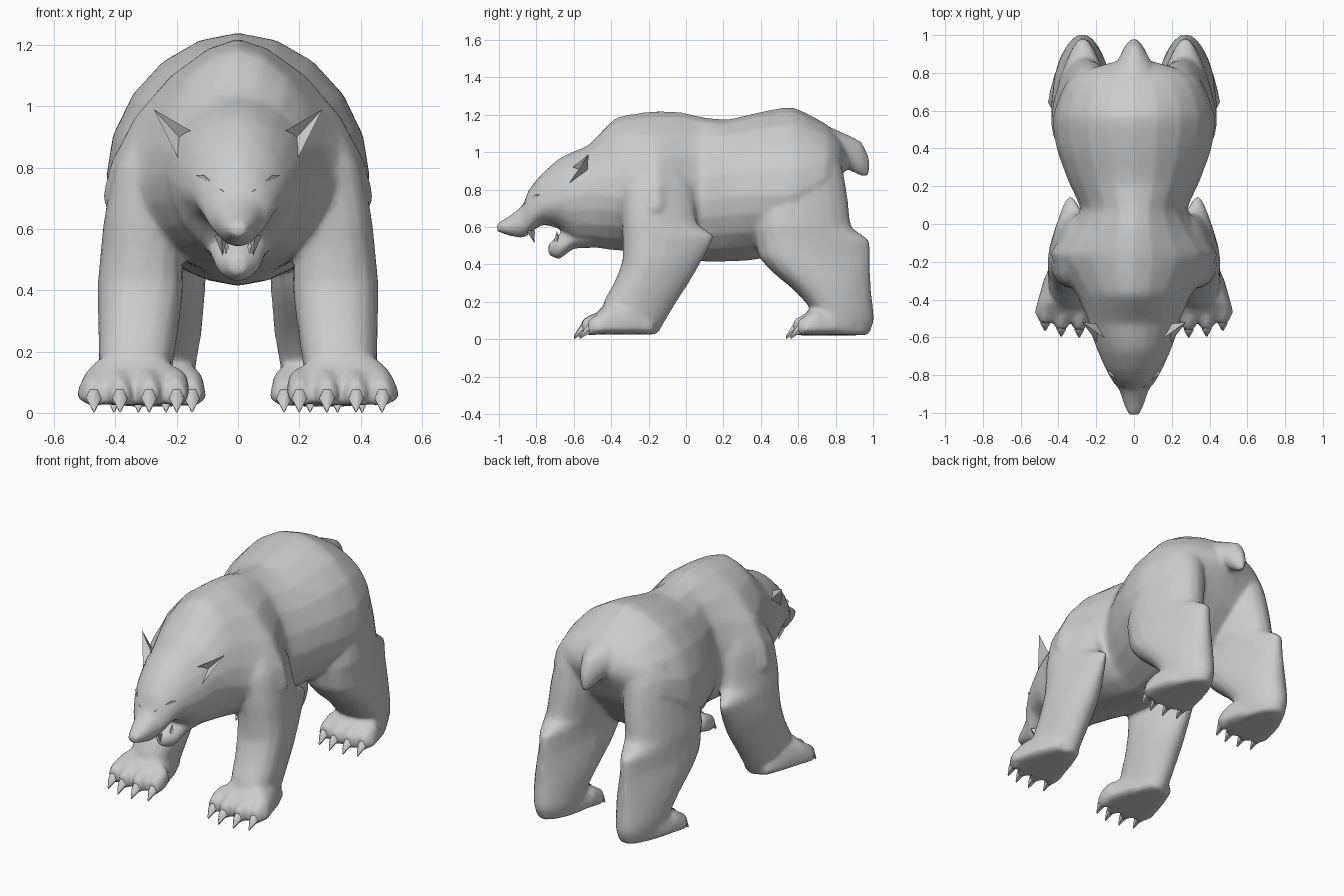
import bpy, bmesh, math

fur = bpy.data.materials.new("grey_fur")
fur.diffuse_color = (0.6, 0.6, 0.6, 1)


def finish(name, bm, mirror=False, angle=50, skin=False):
    bmesh.ops.recalc_face_normals(bm, faces=bm.faces)
    me = bpy.data.meshes.new(name)
    bm.to_mesh(me)
    bm.free()
    ob = bpy.data.objects.new(name, me)
    bpy.context.collection.objects.link(ob)
    bpy.ops.object.select_all(action='DESELECT')
    ob.select_set(True)
    bpy.context.view_layer.objects.active = ob
    if mirror:
        ob.modifiers.new("mirror", 'MIRROR').use_mirror_merge = False
    if skin:
        # blend all overlapping volumes into one skin
        mod = ob.modifiers.new("blend", 'REMESH')
        mod.mode = 'VOXEL'
        mod.voxel_size = 0.012
        mod = ob.modifiers.new("soften", 'SMOOTH')
        mod.factor = 0.5
        mod.iterations = 8
        mod = ob.modifiers.new("reduce", 'DECIMATE')
        mod.ratio = 0.15
    for mod in list(ob.modifiers):
        bpy.ops.object.modifier_apply(modifier=mod.name)
    ob.data.materials.clear()
    ob.data.materials.append(fur)
    bpy.ops.object.shade_smooth_by_angle(angle=math.radians(angle))
    return ob


def loft(bm, rings, both=False):
    """Skin a list of equal-length point rings and cap both ends."""
    for side in ((1, -1) if both else (1,)):
        rows = [[bm.verts.new((p[0] * side, p[1], p[2])) for p in r] for r in rings]
        n = len(rows[0])
        for a, b in zip(rows, rows[1:]):
            for i in range(n):
                j = (i + 1) % n
                bm.faces.new((a[i], a[j], b[j], b[i]))
        bm.faces.new(rows[0])
        bm.faces.new(rows[-1])


def flow(rows, steps=3):
    """Add softly curved in-between rows to a table of ring settings."""
    out = []
    for i in range(len(rows) - 1):
        p0, p1, p2, p3 = rows[max(i - 1, 0)], rows[i], rows[i + 1], rows[min(i + 2, len(rows) - 1)]
        for k in range(steps):
            t = k / steps
            h = t * t * (3 - 2 * t)
            out.append([b + (c - b) * h + 0.3 * ((c - a) * t * (1 - t) ** 2 - (d - b) * t * t * (1 - t))
                        for a, b, c, d in zip(p0, p1, p2, p3)])
    return out + [rows[-1]]


def oval(n, e):
    """Unit superellipse with exponent e."""
    out = []
    for i in range(n):
        a = 2 * math.pi * i / n
        c, s = math.cos(a), math.sin(a)
        out.append((math.copysign(abs(c) ** (2 / e), c), math.copysign(abs(s) ** (2 / e), s)))
    return out


def section(y, top, mid, bot, w, e=1.9, x=0, n=20):
    """Upright cross-section at y."""
    return [(x + w * c, y, mid + s * (top - mid if s > 0 else mid - bot)) for c, s in oval(n, e)]


def slab(z, y0, y1, x0, x1, xb, k, n=20):
    """Level cross-section at height z, narrowing by k towards xb at the back."""
    out = []
    for c, s in oval(n, 2.2):
        x, y = (x0 + x1) / 2 + c * (x1 - x0) / 2, (y0 + y1) / 2 + s * (y1 - y0) / 2
        out.append((x + (xb - x) * k * (s + 1) / 2, y, z))
    return out


bm = bmesh.new()

# torso running into the head and muzzle: y, top, widest height, bottom, half width, exponent
torso = [
    (0.86, 1.02, 0.97, 0.92, 0.10, 1.9), (0.82, 1.08, 0.94, 0.85, 0.24, 1.9),
    (0.75, 1.15, 0.86, 0.73, 0.36, 1.9), (0.57, 1.24, 0.77, 0.52, 0.43, 1.9),
    (0.40, 1.215, 0.77, 0.43, 0.41, 1.9), (0.22, 1.175, 0.76, 0.415, 0.345, 1.9),
    (0.08, 1.19, 0.74, 0.415, 0.285, 1.8), (-0.03, 1.215, 0.72, 0.435, 0.35, 1.65),
    (-0.16, 1.22, 0.70, 0.455, 0.445, 1.55), (-0.28, 1.205, 0.72, 0.47, 0.37, 1.65),
    (-0.38, 1.18, 0.76, 0.475, 0.30, 1.75), (-0.52, 1.04, 0.78, 0.495, 0.24, 1.9),
    (-0.60, 1.005, 0.76, 0.51, 0.22, 1.9), (-0.68, 0.965, 0.74, 0.59, 0.19, 1.9),
    (-0.77, 0.885, 0.72, 0.61, 0.15, 1.9), (-0.84, 0.80, 0.66, 0.56, 0.11, 1.9),
    (-0.875, 0.715, 0.63, 0.54, 0.08, 2), (-0.95, 0.655, 0.605, 0.555, 0.055, 2),
    (-1.01, 0.62, 0.60, 0.575, 0.03, 2)]
loft(bm, [section(*r) for r in flow(torso)])

# open lower jaw
loft(bm, [section(*r) for r in [
    (-0.46, 0.62, 0.55, 0.49, 0.12), (-0.60, 0.60, 0.54, 0.485, 0.10),
    (-0.68, 0.56, 0.49, 0.425, 0.075), (-0.735, 0.51, 0.485, 0.45, 0.03)]])

# short tail
loft(bm, [section(*r) for r in [
    (0.72, 1.155, 1.05, 0.95, 0.15), (0.86, 1.095, 1.01, 0.91, 0.09),
    (0.94, 1.055, 0.96, 0.87, 0.05), (0.98, 0.97, 0.93, 0.87, 0.015)]])

# legs: z, front y, back y, inner x, outer x, back x, narrowing
front_leg = [
    (0.95, -0.27, -0.04, 0.10, 0.34, 0.24, 0.2), (0.80, -0.34, 0.04, 0.12, 0.43, 0.27, 0.4),
    (0.62, -0.345, 0.06, 0.12, 0.47, 0.32, 0.5), (0.55, -0.34, 0.15, 0.125, 0.485, 0.35, 0.75),
    (0.42, -0.34, 0.085, 0.13, 0.495, 0.34, 0.6), (0.30, -0.385, 0.015, 0.16, 0.485, 0.33, 0.45),
    (0.20, -0.44, -0.05, 0.18, 0.48, 0.33, 0.4), (0.10, -0.45, -0.11, 0.20, 0.47, 0.33, 0.4),
    (0.03, -0.43, -0.15, 0.22, 0.44, 0.33, 0.4)]
hind_leg = [
    (1.00, 0.48, 0.79, 0.08, 0.33, 0.2, 0.1), (0.92, 0.42, 0.835, 0.06, 0.39, 0.22, 0.25),
    (0.75, 0.38, 0.865, 0.045, 0.445, 0.24, 0.35), (0.60, 0.36, 0.885, 0.045, 0.48, 0.26, 0.45),
    (0.53, 0.37, 0.98, 0.05, 0.49, 0.27, 0.65), (0.44, 0.39, 0.985, 0.05, 0.495, 0.27, 0.65),
    (0.36, 0.46, 0.985, 0.065, 0.485, 0.27, 0.55), (0.26, 0.58, 0.99, 0.08, 0.47, 0.27, 0.5),
    (0.17, 0.66, 1.0, 0.10, 0.455, 0.27, 0.5), (0.10, 0.68, 1.005, 0.11, 0.44, 0.27, 0.5),
    (0.025, 0.68, 0.98, 0.13, 0.42, 0.27, 0.5)]
for rows in (front_leg, hind_leg):
    loft(bm, [slab(*r) for r in flow(rows)], True)

# broad paws: y, top, widest height, bottom, half width, centre x
for cx, rows in (
        (0.345, [(-0.17, 0.10, 0.06, 0.025, 0.08), (-0.30, 0.22, 0.06, 0.025, 0.135),
                 (-0.42, 0.20, 0.055, 0.025, 0.17), (-0.47, 0.15, 0.05, 0.025, 0.185),
                 (-0.52, 0.10, 0.05, 0.025, 0.15)]),
        (0.28, [(0.95, 0.10, 0.06, 0.02, 0.06), (0.80, 0.22, 0.06, 0.02, 0.14),
                (0.69, 0.185, 0.055, 0.02, 0.17), (0.64, 0.14, 0.05, 0.02, 0.18),
                (0.60, 0.10, 0.05, 0.02, 0.145)])):
    loft(bm, [section(*r, e=2.3, x=cx) for r in rows], True)

# toes: x, y of the claw tip
toes = ((0.20, -0.57), (0.29, -0.6), (0.385, -0.595), (0.47, -0.565),
        (0.15, 0.56), (0.235, 0.535), (0.325, 0.535), (0.405, 0.56))
for x, y in toes:
    loft(bm, [section(*r, x=x, n=10) for r in [
        (y + 0.15, 0.155, 0.09, 0.04, 0.04), (y + 0.09, 0.135, 0.07, 0.02, 0.043),
        (y + 0.04, 0.105, 0.055, 0.02, 0.032)]], True)
finish("bear_body", bm, angle=60, skin=True)

# claws
bm = bmesh.new()
for x, y in toes:
    loft(bm, [section(*r, x=x, n=6) for r in [
        (y + 0.075, 0.09, 0.06, 0.03, 0.028), (y + 0.035, 0.08, 0.045, 0.02, 0.024),
        (y, 0.02, 0.01, 0.0, 0.004)]], True)
finish("claws", bm)

# hollow pointed ears
bm = bmesh.new()
a, b, c, d, t = [bm.verts.new(p) for p in (
    (0.12, -0.63, 0.90), (0.185, -0.64, 0.81), (0.17, -0.53, 0.87),
    (0.165, -0.57, 0.87), (0.275, -0.52, 0.99))]
for f in ((a, d, t), (d, b, t), (b, c, t), (c, a, t), (a, b, d), (a, c, b)):
    bm.faces.new(f)
finish("ear", bm, True, 30)


def spike(bm, base, tip, r):
    """Four-sided spike from a base centre to a tip."""
    k = [bm.verts.new((base[0] + r * math.cos(q), base[1] + r * math.sin(q), base[2]))
         for q in (0, math.pi / 2, math.pi, 3 * math.pi / 2)]
    t = bm.verts.new(tip)
    for i in range(4):
        bm.faces.new((k[i], k[(i + 1) % 4], t))
    bm.faces.new(k)


# fangs
bm = bmesh.new()
spike(bm, (0.055, -0.83, 0.58), (0.05, -0.81, 0.512), 0.022)
spike(bm, (0.04, -0.69, 0.52), (0.045, -0.69, 0.58), 0.016)
finish("fangs", bm, True, 30)

# brow ridges over the eyes
bm = bmesh.new()
spike(bm, (0.115, -0.785, 0.775), (0.045, -0.87, 0.72), 0.022)
finish("brow", bm, True, 30)
